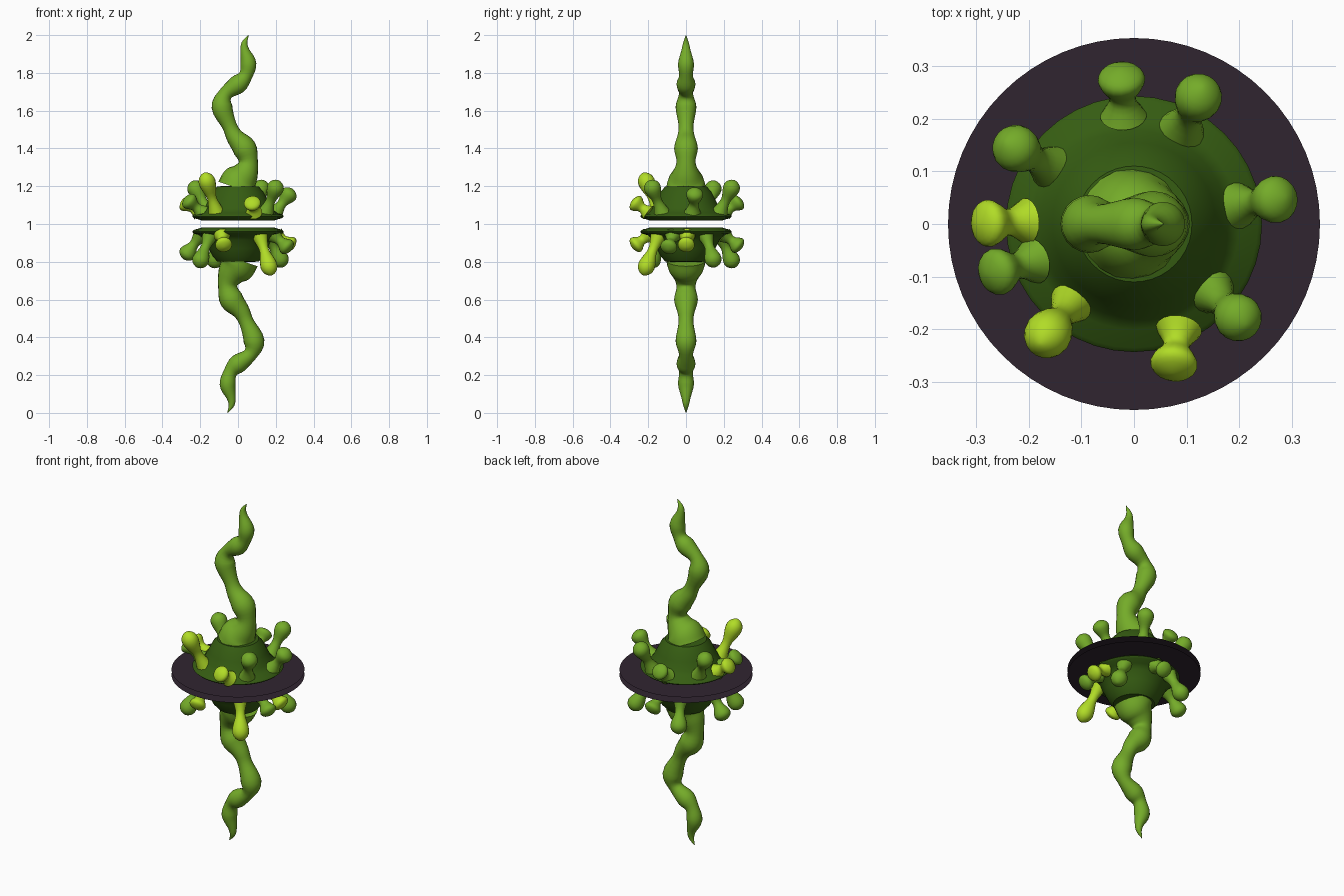
import bpy, bmesh, math
from mathutils import Matrix, Vector

cube = bpy.data.objects.get("Cube")
if cube:
    bpy.data.objects.remove(cube, do_unlink=True)


def material(name, rgb):
    m = bpy.data.materials.new(name)
    m.use_nodes = True
    m.diffuse_color = (*rgb, 1)
    for n in m.node_tree.nodes:
        if n.type == 'BSDF_PRINCIPLED':
            n.inputs["Base Color"].default_value = (*rgb, 1)
            n.inputs["Roughness"].default_value = 0.7
    return m


DARK = material("dark green", (0.036, 0.108, 0.006))
LEAF = material("leaf green", (0.175, 0.41, 0.022))
LIME = material("lime", (0.44, 0.72, 0.02))
PLUM = material("dark plum", (0.03, 0.018, 0.03))


def smooth_path(points, steps):
    """Catmull-Rom interpolation through points of any dimension."""
    pts = [Vector(p) for p in points]
    pts = [pts[0] * 2 - pts[1]] + pts + [pts[-1] * 2 - pts[-2]]
    out = []
    for a, b, c, d in zip(pts, pts[1:], pts[2:], pts[3:]):
        for i in range(steps):
            t = i / steps
            out.append(0.5 * (2 * b + (c - a) * t + (2 * a - 5 * b + 4 * c - d) * t * t
                              + (3 * b - a - 3 * c + d) * t ** 3))
    return out + [pts[-2]]


def loft(name, centres, radii, sides, mat, matrix, angle=60):
    """Skin circles set square to a path, with both ends capped."""
    bm = bmesh.new()
    rings = []
    last = len(centres) - 1
    for i, (c, r) in enumerate(zip(centres, radii)):
        along = (centres[min(i + 1, last)] - centres[max(i - 1, 0)]).normalized()
        v = Vector((0, 1, 0))
        if abs(along.y) > 0.5:
            v = Vector((1, 0, 0))
        u = v.cross(along).normalized()
        v = along.cross(u)
        rings.append([bm.verts.new(c + r * (u * math.cos(a) + v * math.sin(a)))
                      for a in (2 * math.pi * k / sides for k in range(sides))])
    for a, b in zip(rings, rings[1:]):
        for k in range(sides):
            n = (k + 1) % sides
            bm.faces.new((a[k], a[n], b[n], b[k]))
    bm.faces.new(rings[0][::-1])
    bm.faces.new(rings[-1])
    finish(name, bm, mat, matrix, angle)


def finish(name, bm, mat, matrix, angle=60):
    bmesh.ops.transform(bm, matrix=matrix, verts=bm.verts)
    if len(bm.faces) > 1:
        bmesh.ops.recalc_face_normals(bm, faces=bm.faces)
    me = bpy.data.meshes.new(name)
    bm.to_mesh(me)
    bm.free()
    me.materials.append(mat)
    ob = bpy.data.objects.new(name, me)
    bpy.context.collection.objects.link(ob)
    bpy.ops.object.select_all(action='DESELECT')
    ob.select_set(True)
    bpy.context.view_layer.objects.active = ob
    bpy.ops.object.shade_smooth_by_angle(angle=math.radians(angle))


# Half-body profile: radius, height
DOME = [(0.19, 1.018), (0.235, 1.032), (0.243, 1.04), (0.235, 1.05), (0.2, 1.06),
        (0.178, 1.085), (0.155, 1.13), (0.135, 1.17), (0.11, 1.198), (0.09, 1.2)]

# Tentacle: x, z, radius
TENTACLE = [(-0.005, 1.19, 0.105), (0.01, 1.23, 0.096), (0.04, 1.275, 0.07),
            (0.055, 1.33, 0.05), (0.035, 1.4, 0.063), (-0.015, 1.46, 0.047),
            (-0.045, 1.52, 0.039), (-0.085, 1.62, 0.055), (-0.065, 1.69, 0.037),
            (0.0, 1.74, 0.05), (0.04, 1.785, 0.036), (0.055, 1.85, 0.042),
            (0.036, 1.92, 0.024), (0.035, 1.96, 0.015), (0.056, 2.0, 0.001)]

# Stalks: base x, y; tip x, y, z; colour
STALKS = [(-0.02, 0.205, -0.025, 0.295, 1.13, LEAF),
          (0.09, 0.178, 0.132, 0.26, 1.23, LEAF),
          (-0.155, 0.105, -0.245, 0.155, 1.225, LEAF),
          (0.198, 0.035, 0.29, 0.05, 1.185, LEAF),
          (-0.205, 0.005, -0.298, 0.0, 1.125, LIME),
          (-0.19, -0.07, -0.28, -0.097, 1.14, LEAF),
          (-0.115, -0.145, -0.178, -0.228, 1.27, LIME),
          (0.085, -0.2, 0.073, -0.285, 1.125, LIME),
          (0.148, -0.128, 0.213, -0.193, 1.23, LEAF)]

# Stalk profile: fraction along, radius
BULB = [(0, 0.044), (0.12, 0.036), (0.3, 0.026), (0.45, 0.027), (0.62, 0.039),
        (0.77, 0.045), (0.89, 0.038), (0.97, 0.02), (1, 0.004)]


def build_half(label, matrix):
    loft(label + "_dome", [Vector((0, 0, z)) for r, z in DOME],
         [r for r, z in DOME], 40, DARK, matrix, 40)

    # paper-thin disc
    bm = bmesh.new()
    bmesh.ops.create_circle(bm, cap_ends=True, radius=0.353, segments=64,
                            matrix=Matrix.Translation((0, 0, 1.016)))
    finish(label + "_disc", bm, PLUM, matrix)

    path = smooth_path(TENTACLE, 4)
    loft(label + "_tentacle", [Vector((p.x, 0, p.y)) for p in path],
         [max(p.z, 0.001) for p in path], 20, LEAF, matrix)

    profile = smooth_path(BULB, 2)
    for i, (bx, by, tx, ty, tz, mat) in enumerate(STALKS):
        base, tip = Vector((bx, by, 1.06)), Vector((tx, ty, tz))
        loft(f"{label}_stalk_{i + 1}", [base.lerp(tip, p.x) for p in profile],
             [p.y for p in profile], 18, mat, matrix)


# The lower half is the upper one turned over about the y axis
build_half("upper", Matrix.Identity(4))
build_half("lower", Matrix.Translation((0, 0, 1)) @ Matrix.Rotation(math.pi, 4, 'Y')
           @ Matrix.Translation((0, 0, -1)))
